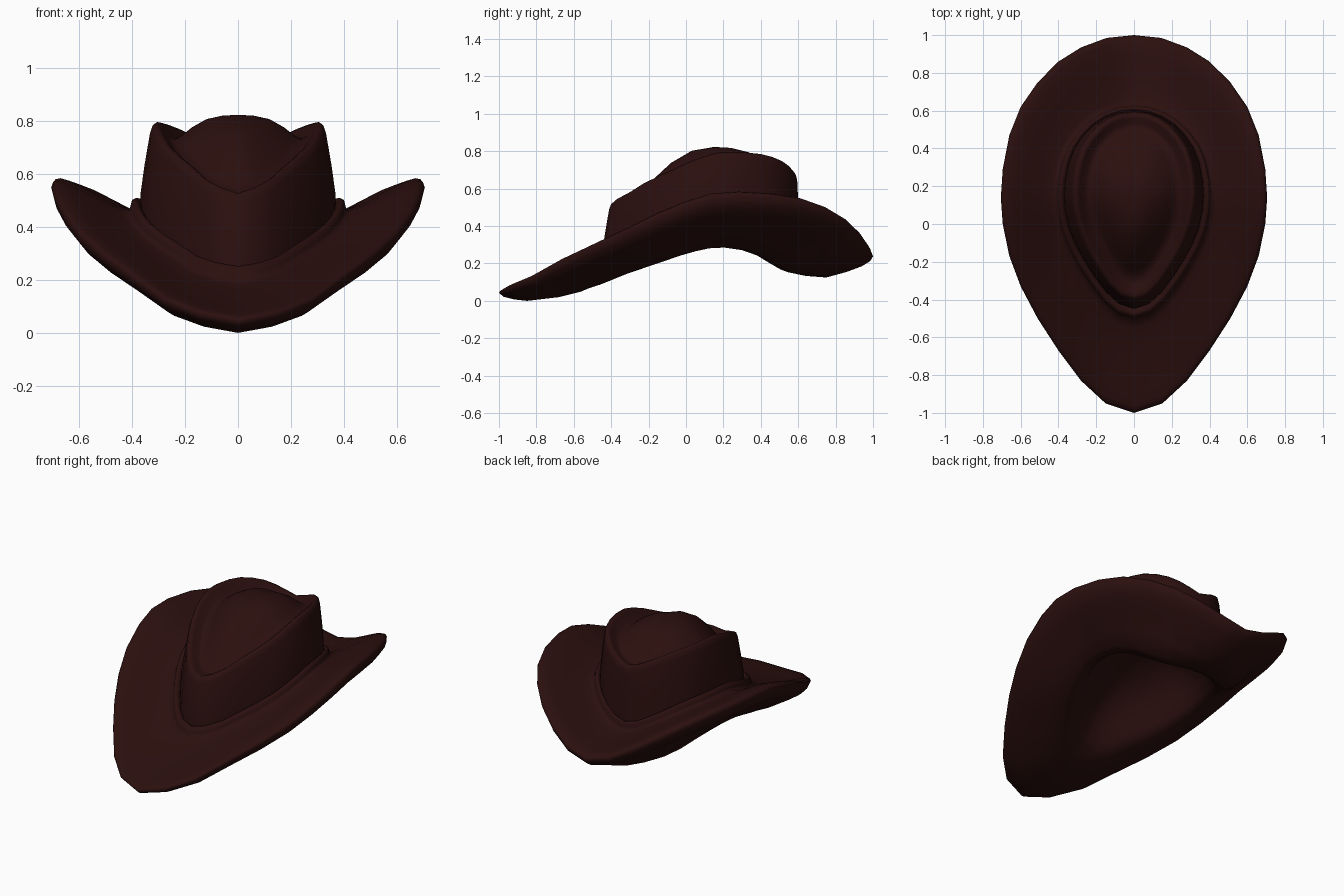
import bpy, bmesh

# Half outline of the brim seen from above, front to back: x, y, lift (0 at the ends, 1 at the side)
HALF = [(0, -1, 0), (.15, -.95, .055), (.28, -.83, .15), (.40, -.67, .32), (.51, -.50, .47),
        (.60, -.33, .62), (.66, -.17, .77), (.695, 0, .90), (.705, .14, .98), (.695, .29, 1),
        (.66, .47, .97), (.60, .62, .90), (.51, .75, .76), (.40, .86, .56), (.28, .935, .34),
        (.145, .985, .12), (0, 1, 0)]
FULL = HALF + [(-x, y, w) for x, y, w in HALF[-2:0:-1]]

felt = bpy.data.materials.new("dark_red_felt")
felt.diffuse_color = (.024, .005, .0045, 1)


def ring(bm, power, sx, yf, yb, zf, zs, zb, back_power=None):
    """Outline scaled in x, fitted to front/back y, with front/side/back heights."""
    verts = []
    for i, (x, y, w) in enumerate(FULL):
        front = min(i, len(FULL) - i) <= 9
        end = zf if front else zb
        p = power if front or not back_power else back_power
        verts.append(bm.verts.new((x * sx, yf + (yb - yf) * (y + 1) / 2,
                                   end + (zs - end) * w ** p)))
    return verts


def loft(name, rings, cap, power=1):
    """Skin a stack of rings and close the last one to a centre point."""
    bm = bmesh.new()
    loops = [ring(bm, power, *r) for r in rings]
    n = len(FULL)
    for a, b in zip(loops, loops[1:]):
        for i in range(n):
            j = (i + 1) % n
            bm.faces.new((a[i], a[j], b[j], b[i]))
    tip = bm.verts.new(cap)
    for i in range(n):
        bm.faces.new((loops[-1][i], loops[-1][(i + 1) % n], tip))
    for f in bm.faces:
        f.smooth = True
    bmesh.ops.recalc_face_normals(bm, faces=bm.faces)
    mesh = bpy.data.meshes.new(name)
    bm.to_mesh(mesh)
    bm.free()
    mesh.materials.append(felt)
    obj = bpy.data.objects.new(name, mesh)
    bpy.context.collection.objects.link(obj)
    return obj


# Brim: hat band lip, top surface, rounded edge, underside, head opening
loft("brim", [
    (.520, -.445, .600, .235, .490, .320),
    (.535, -.460, .607, .245, .503, .333),
    (.550, -.475, .614, .252, .510, .335),
    (.568, -.492, .622, .243, .505, .325),
    (.576, -.502, .627, .220, .482, .303),
    (.582, -.508, .630, .198, .467, .288),
    (.620, -.555, .66, .175, .472, .280),
    (.690, -.65, .72, .145, .490, .272),
    (.800, -.78, .81, .105, .533, .268),
    (.900, -.90, .905, .080, .568, .268),
    (.965, -.965, .965, .065, .584, .262),
    (.990, -.992, .992, .055, .580, .252),
    (1.00, -1.0, 1.0, .042, .560, .238),
    (.985, -.975, .985, .022, .520, .213),
    (.940, -.92, .94, .008, .475, .185),
    (.860, -.85, .86, .000, .430, .155),
    (.720, -.68, .75, .020, .350, .125, 1.6),
    (.620, -.56, .65, .050, .300, .133, 3),
    (.550, -.48, .58, .085, .285, .150, 3.5),
    (.500, -.42, .53, .140, .310, .200, 3),
    (.450, -.36, .48, .220, .360, .270, 2),
    (.380, -.28, .42, .310, .420, .350),
    (.280, -.16, .34, .400, .470, .430),
    (.150, 0, .24, .470, .500, .480),
], (0, .13, .51))

# Crown: wall, rim, groove and teardrop dome
loft("crown", [
    (.525, -.450, .603, .215, .475, .305),
    (.522, -.447, .602, .270, .530, .360),
    (.500, -.430, .600, .380, .640, .500),
    (.472, -.411, .596, .490, .755, .630),
    (.458, -.400, .591, .517, .787, .660),
    (.438, -.383, .580, .527, .796, .672),
    (.410, -.358, .562, .524, .780, .672),
    (.370, -.320, .535, .512, .742, .655),
    (.340, -.290, .510, .518, .733, .655),
    (.300, -.245, .475, .565, .748, .690),
    (.250, -.180, .430, .645, .776, .735),
    (.170, -.080, .350, .738, .807, .785),
    (.085, .030, .260, .802, .820, .812),
], (0, .15, .823), .85)
